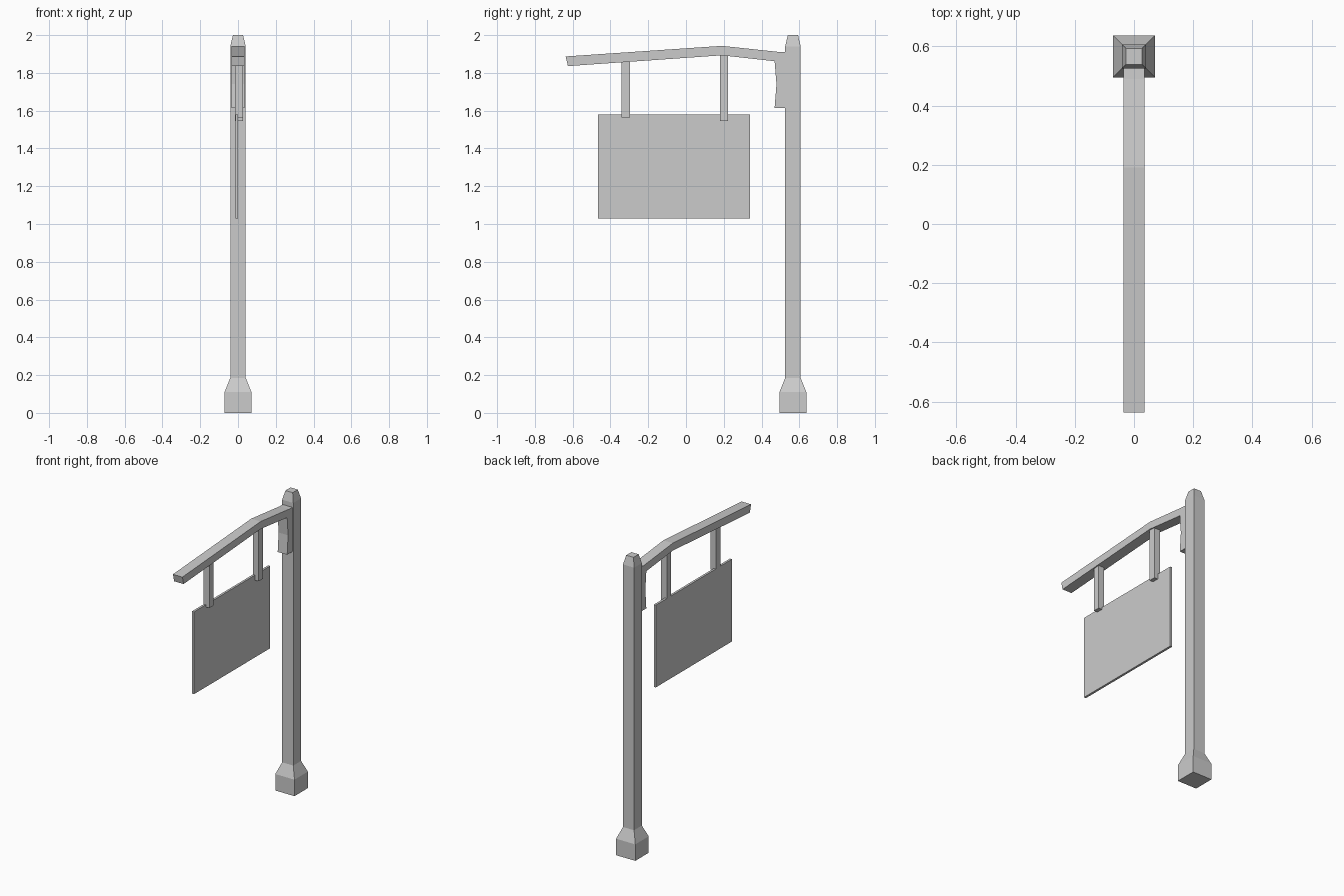
import bpy

if "Cube" in bpy.data.objects:
    bpy.data.objects.remove(bpy.data.objects["Cube"])

POST_Y = 0.566


def make_mesh(name, verts, faces):
    mesh = bpy.data.meshes.new(name)
    mesh.from_pydata(verts, [], faces)
    mesh.update()
    obj = bpy.data.objects.new(name, mesh)
    bpy.context.collection.objects.link(obj)
    return obj


def square_stack(name, y, levels):
    """Square column lofted through (half width, height) levels."""
    verts = [(sx * h, y + sy * h, z) for h, z in levels
             for sx, sy in ((-1, -1), (1, -1), (1, 1), (-1, 1))]
    faces = [(3, 2, 1, 0)]
    for k in range(0, 4 * (len(levels) - 1), 4):
        faces += [(k + i, k + (i + 1) % 4, k + 4 + (i + 1) % 4, k + 4 + i)
                  for i in range(4)]
    n = len(verts)
    faces.append((n - 4, n - 3, n - 2, n - 1))
    return make_mesh(name, verts, faces)


def extrude_profile(name, profile, x0, x1):
    """Counter-clockwise (y, z) outline extruded along x."""
    n = len(profile)
    verts = [(x, y, z) for x in (x0, x1) for y, z in profile]
    faces = [tuple(reversed(range(n))), tuple(range(n, 2 * n))]
    faces += [(i, (i + 1) % n, n + (i + 1) % n, n + i) for i in range(n)]
    return make_mesh(name, verts, faces)


def box(name, x0, x1, y0, y1, z0, z1):
    return extrude_profile(name, [(y0, z0), (y1, z0), (y1, z1), (y0, z1)], x0, x1)


# Post with flared foot and tapered cap
square_stack("post", POST_Y, [(0.071, 0), (0.071, 0.11), (0.041, 0.185),
                              (0.041, 1.94), (0.027, 2.0)])

# Bent arm with the bracket plate that runs down the post
extrude_profile("arm_and_bracket", [
    (-0.625, 1.836), (0.19, 1.893), (0.469, 1.862), (0.479, 1.74),
    (0.469, 1.614), (0.53, 1.614), (0.53, 1.909), (0.49, 1.911),
    (0.19, 1.943), (-0.637, 1.887)], -0.035, 0.035)

# Hangers
for name, y, z0, z1 in (("outer_hanger", -0.319, 1.565, 1.87),
                        ("inner_hanger", 0.201, 1.545, 1.91)):
    box(name, -0.015, 0.027, y - 0.022, y + 0.022, z0, z1)

# Sign board
box("sign_board", -0.014, 0.001, -0.466, 0.339, 1.03, 1.58)
